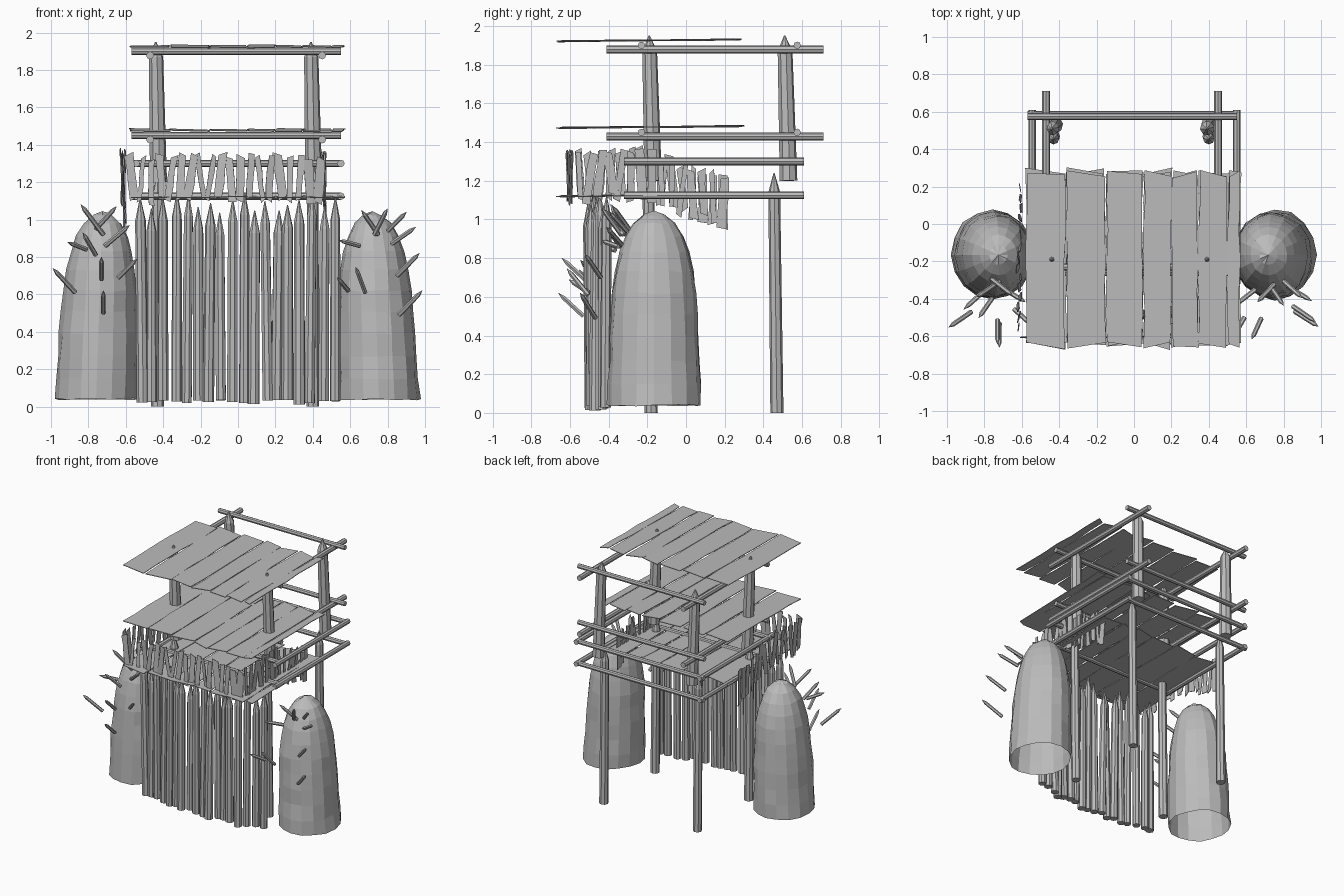
import bpy, bmesh, math, random
from mathutils import Vector, Matrix

random.seed(4)
jit = lambda a: random.uniform(-a, a)

if "Cube" in bpy.data.objects:
    bpy.data.objects.remove(bpy.data.objects["Cube"])

grey = bpy.data.materials.new("weathered grey")
grey.use_nodes = True
tone = (0.5, 0.5, 0.5, 1)
grey.diffuse_color = tone
grey.node_tree.nodes["Principled BSDF"].inputs["Base Color"].default_value = tone


def finish(bm, name):
    bmesh.ops.recalc_face_normals(bm, faces=bm.faces)
    mesh = bpy.data.meshes.new(name)
    bm.to_mesh(mesh)
    bm.free()
    mesh.materials.append(grey)
    obj = bpy.data.objects.new(name, mesh)
    bpy.context.collection.objects.link(obj)
    return obj


def add_pole(bm, a, b, r, top=1.0, tip=0.0, sides=8):
    """Round log from a to b, optionally sharpened over the last 'tip' units."""
    a, b = Vector(a), Vector(b)
    axis = b - a
    turn = axis.to_track_quat('Z', 'Y')
    length = axis.length
    rings = [(0, r), (length - tip, r * top)]
    if tip:
        rings.append((length, r * 0.08))
    loops = []
    for h, rad in rings:
        loops.append([bm.verts.new(a + turn @ Vector((
            rad * math.cos(math.tau * i / sides),
            rad * math.sin(math.tau * i / sides), h))) for i in range(sides)])
    for lo, hi in zip(loops, loops[1:]):
        for i in range(sides):
            j = (i + 1) % sides
            bm.faces.new((lo[i], lo[j], hi[j], hi[i]))
    bm.faces.new(loops[0][::-1])
    bm.faces.new(loops[-1])


def add_board(bm, matrix, width, length, thick, steps=6, rough=0.006, skew=0.02):
    """Thin ragged board lying along local y."""
    left, right = [], []
    s0, s1 = jit(skew), jit(skew)
    for i in range(steps + 1):
        t = i / steps
        s = s0 if i == 0 else s1 if i == steps else 0
        y = (t - 0.5) * length
        left.append((-width / 2 + jit(rough), y - s))
        right.append((width / 2 + jit(rough), y + s))
    sheets = []
    for z in (-thick / 2, thick / 2):
        sheets.append([[bm.verts.new(matrix @ Vector((x, y, z))) for x, y in side]
                       for side in (left, right)])
    (bl, br), (tl, tr) = sheets
    for i in range(steps):
        k = i + 1
        bm.faces.new((bl[i], bl[k], br[k], br[i]))
        bm.faces.new((tl[i], tr[i], tr[k], tl[k]))
        bm.faces.new((bl[i], tl[i], tl[k], bl[k]))
        bm.faces.new((br[i], br[k], tr[k], tr[i]))
    for e in (0, steps):
        bm.faces.new((bl[e], br[e], tr[e], tl[e]))


# Lower and upper posts
for x, side in ((-0.43, "right"), (0.4, "left")):
    for y_low, y_up, end in ((-0.18, -0.18, "front"), (0.47, 0.52, "back")):
        bm = bmesh.new()
        add_pole(bm, (x, y_low, 0), (x, y_low - 0.015, 1.24), 0.034, 0.9, 0.1)
        finish(bm, f"{end}_{side}_lower_post")
        bm = bmesh.new()
        add_pole(bm, (x + 0.005, y_up + 0.01, 1.2), (x - 0.01, y_up - 0.01, 1.95),
                 0.046, 0.84, 0.08)
        finish(bm, f"{end}_{side}_upper_post")

# Rails around the two upper levels
for z, label in ((1.9, "roof"), (1.45, "middle")):
    bm = bmesh.new()
    for y in (-0.23, 0.575):
        add_pole(bm, (-0.57, y, z), (0.55, y, z), 0.019)
    for x in (-0.47, 0.45):
        add_pole(bm, (x, -0.41, z - 0.022), (x, 0.71, z - 0.022), 0.021)
    finish(bm, f"{label}_rails")

# Rails around the gallery
for z, label in ((1.3, "gallery_upper"), (1.125, "gallery_lower")):
    bm = bmesh.new()
    for y in (-0.26, 0.585):
        add_pole(bm, (-0.57, y, z), (0.55, y, z), 0.019)
    for x in (-0.545, 0.55):
        add_pole(bm, (x, -0.32, z), (x, 0.61, z), 0.02)
    finish(bm, f"{label}_rails")

# Plank decks
edges = (-0.58, -0.365, -0.15, 0.05, 0.2, 0.345, 0.5, 0.57)
for z, label in ((1.926, "roof"), (1.478, "middle"), (1.125, "lower")):
    bm = bmesh.new()
    for x0, x1 in zip(edges, edges[1:]):
        place = (Matrix.Translation((x0 / 2 + x1 / 2, -0.185 + jit(0.012), z))
                 @ Matrix.Rotation(0.012 + jit(0.006), 4, 'X')
                 @ Matrix.Rotation(jit(0.03), 4, 'Y')
                 @ Matrix.Rotation(jit(0.012), 4, 'Z'))
        add_board(bm, place, x1 - x0 - 0.008, 0.92, 0.005)
    finish(bm, f"{label}_deck")


# Ragged slats hanging round the gallery
def slat(bm, x, y, z, height, facing):
    place = (Matrix.Translation((x, y, z)) @ Matrix.Rotation(facing + jit(0.2), 4, 'Z')
             @ Matrix.Rotation(math.pi / 2 + jit(0.06), 4, 'X')
             @ Matrix.Rotation(jit(0.17), 4, 'Z'))
    add_board(bm, place, random.uniform(0.025, 0.05), height, 0.005, 3, 0.004, 0.012)


bm = bmesh.new()
for i in range(20):
    slat(bm, -0.57 + i * 0.053, -0.6 + jit(0.015), 1.215 + jit(0.02), 0.24, 0)
finish(bm, "front_slats")
for x, label in ((-0.612, "right"), (0.46, "left")):
    bm = bmesh.new()
    for i in range(15):
        y = -0.55 + i * 0.053
        slat(bm, x + jit(0.01), y, 1.22 - max(0, y + 0.15) * 0.4 + jit(0.02),
             0.25 + jit(0.03), math.pi / 2)
    finish(bm, f"{label}_slats")

# Palisade of sharpened stakes
bm = bmesh.new()
for i in range(18):
    x = -0.515 + i * 0.0605
    y = -0.49 + 0.25 * x * x + jit(0.015)
    add_pole(bm, (x + jit(0.01), y, 0.025 + jit(0.015)),
             (x + jit(0.012), y + jit(0.02), 1.09 + jit(0.055)),
             0.031 + jit(0.003), 0.9, 0.12)
finish(bm, "palisade")

# Domed earth mounds, open underneath
profile = ((0.04, 1.0), (0.15, 0.98), (0.27, 0.96), (0.39, 0.95), (0.51, 0.92),
           (0.62, 0.89), (0.73, 0.83), (0.83, 0.74), (0.91, 0.62), (0.98, 0.45),
           (1.025, 0.22))
for cx, label in ((-0.76, "right"), (0.755, "left")):
    bm = bmesh.new()
    n = 16
    rings = []
    for z, s in profile:
        lean = -math.copysign(0.035, cx) * z
        ring = []
        for i in range(n):
            a = math.tau * i / n
            k = s * (1 + jit(0.025))
            ring.append(bm.verts.new((cx + lean + 0.22 * k * math.cos(a),
                                      -0.165 + 0.242 * k * math.sin(a),
                                      z + jit(0.006))))
        rings.append(ring)
    for lo, hi in zip(rings, rings[1:]):
        for i in range(n):
            j = (i + 1) % n
            bm.faces.new((lo[i], lo[j], hi[j], hi[i]))
    peak = bm.verts.new((cx - math.copysign(0.035, cx), -0.165, 1.045))
    for i in range(n):
        bm.faces.new((rings[-1][i], rings[-1][(i + 1) % n], peak))
    finish(bm, f"{label}_mound")

# Spikes bristling from the mounds: base x, base z, lean x, rise
right_spikes = ((-0.87, 0.61, -0.12, 0.13), (-0.73, 0.68, 0, 0.12),
                (-0.72, 0.5, 0, 0.12), (-0.76, 0.81, -0.07, 0.12),
                (-0.64, 0.69, 0.1, 0.1), (-0.81, 0.84, -0.1, 0.04),
                (-0.72, 0.92, -0.12, 0.16), (-0.76, 0.95, 0.11, 0.12),
                (-0.71, 0.86, 0.13, 0.11))
left_spikes = ((0.86, 0.49, 0.125, 0.13), (0.85, 0.7, 0.12, 0.12),
               (0.68, 0.61, -0.05, 0.135), (0.59, 0.62, -0.06, 0.07),
               (0.65, 0.86, -0.11, 0.03), (0.75, 0.92, -0.09, 0.13),
               (0.73, 0.92, 0.07, 0.14), (0.8, 0.94, 0.1, 0.1),
               (0.82, 0.87, 0.13, 0.09))
for spikes, label in ((right_spikes, "right"), (left_spikes, "left")):
    bm = bmesh.new()
    for x, z, dx, dz in spikes:
        y = -0.53 + max(0, z - 0.65) * 0.6 + abs(dx) * 0.5
        add_pole(bm, (x, y, z), (x + dx, y - 0.13 + abs(dx) * 0.4, z + dz),
                 0.013, 0.95, 0.035, 6)
    finish(bm, f"{label}_mound_spikes")
